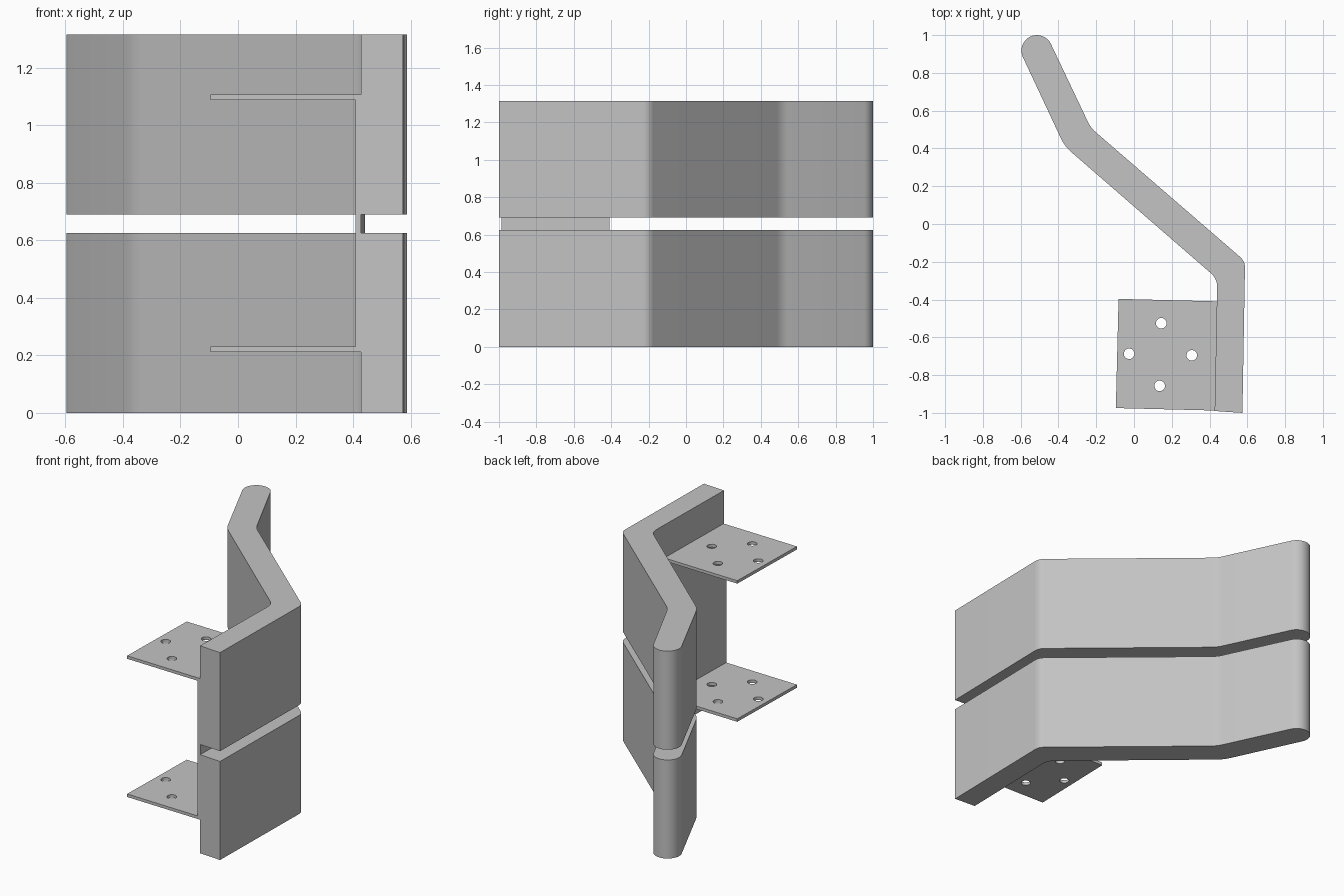
import bpy, bmesh, math
from mathutils import Vector, Matrix

cube = bpy.data.objects.get("Cube")
if cube:
    bpy.data.objects.remove(cube, do_unlink=True)

grey = bpy.data.materials.new("plain grey")
grey.use_nodes = True
grey.diffuse_color = (0.55, 0.55, 0.55, 1)
grey.node_tree.nodes["Principled BSDF"].inputs["Base Color"].default_value = grey.diffuse_color


def prism(name, points, direction):
    """Extrude a closed 3D outline along a direction."""
    bm = bmesh.new()
    face = bm.faces.new([bm.verts.new(p) for p in points])
    ext = bmesh.ops.extrude_face_region(bm, geom=[face])
    moved = [g for g in ext["geom"] if isinstance(g, bmesh.types.BMVert)]
    bmesh.ops.translate(bm, vec=direction, verts=moved)
    bmesh.ops.recalc_face_normals(bm, faces=bm.faces)
    mesh = bpy.data.meshes.new(name)
    bm.to_mesh(mesh)
    bm.free()
    mesh.materials.append(grey)
    obj = bpy.data.objects.new(name, mesh)
    bpy.context.collection.objects.link(obj)
    return obj


def activate(obj):
    bpy.ops.object.select_all(action="DESELECT")
    obj.select_set(True)
    bpy.context.view_layer.objects.active = obj


def rounded(before, corner, after, cut, steps=6):
    """Points of a soft bend that replaces a sharp corner."""
    b, c, a = Vector(before), Vector(corner), Vector(after)
    start, end = c + (b - c).normalized() * cut, c + (a - c).normalized() * cut
    return [start.lerp(c, t).lerp(c.lerp(end, t), t)
            for t in (i / steps for i in range(steps + 1))]


# Bent board outline, seen from above, with a round tip
inner = [(0.427, -0.99), (0.441, -0.29), (-0.367, 0.411), (-0.588, 0.882)]
outer = [(-0.44, 0.954), (-0.229, 0.509), (0.588, -0.197), (0.574, -1.0)]
tip, radius = Vector((-0.514, 0.918)), 0.082

outline = [Vector(inner[0])]
for i in (1, 2):
    outline += rounded(inner[i - 1], inner[i], inner[i + 1], 0.045)
start = math.radians(205.7)
outline += [tip + radius * Vector((math.cos(start - math.pi * i / 16),
                                   math.sin(start - math.pi * i / 16)))
            for i in range(17)]
for i in (1, 2):
    outline += rounded(outer[i - 1], outer[i], outer[i + 1], 0.035)
outline.append(Vector(outer[3]))

for name, z in (("lower_board", 0), ("upper_board", 0.69)):
    board = prism(name, [(p.x, p.y, z) for p in outline], (0, 0, 0.625))
    activate(board)
    bpy.ops.object.shade_smooth_by_angle(angle=math.radians(35))

# Channel bracket: two flat flanges joined by an upright web
half_w, half_d, thick = 0.262, 0.289, 0.019
low, high = 0.211, 1.106
web = half_w - thick
section = [(-half_w, low), (half_w, low), (half_w, high), (-half_w, high),
           (-half_w, high - thick), (web, high - thick),
           (web, low + thick), (-half_w, low + thick)]
bracket = prism("mounting_bracket", [(x, -half_d, z) for x, z in section], (0, 2 * half_d, 0))

# Four bolt holes through both flanges
for k in range(4):
    angle = k * math.pi / 2
    cx, cy = -0.033 + 0.166 * math.cos(angle), 0.166 * math.sin(angle)
    ring = [(cx + 0.028 * math.cos(math.tau * i / 24),
             cy + 0.028 * math.sin(math.tau * i / 24), 0) for i in range(24)]
    cutter = prism("hole_cutter", ring, (0, 0, 1.4))
    cutter.hide_render = True
    hole = bracket.modifiers.new("bolt_hole", "BOOLEAN")
    hole.operation = "DIFFERENCE"
    hole.solver = "EXACT"
    hole.object = cutter
    activate(bracket)
    bpy.ops.object.modifier_apply(modifier=hole.name)
    bpy.data.objects.remove(cutter, do_unlink=True)

activate(bracket)
bpy.ops.object.shade_smooth_by_angle(angle=math.radians(35))
bracket.data.transform(Matrix.Translation((0.173, -0.692, 0)) @ Matrix.Rotation(-0.025, 4, "Z"))
